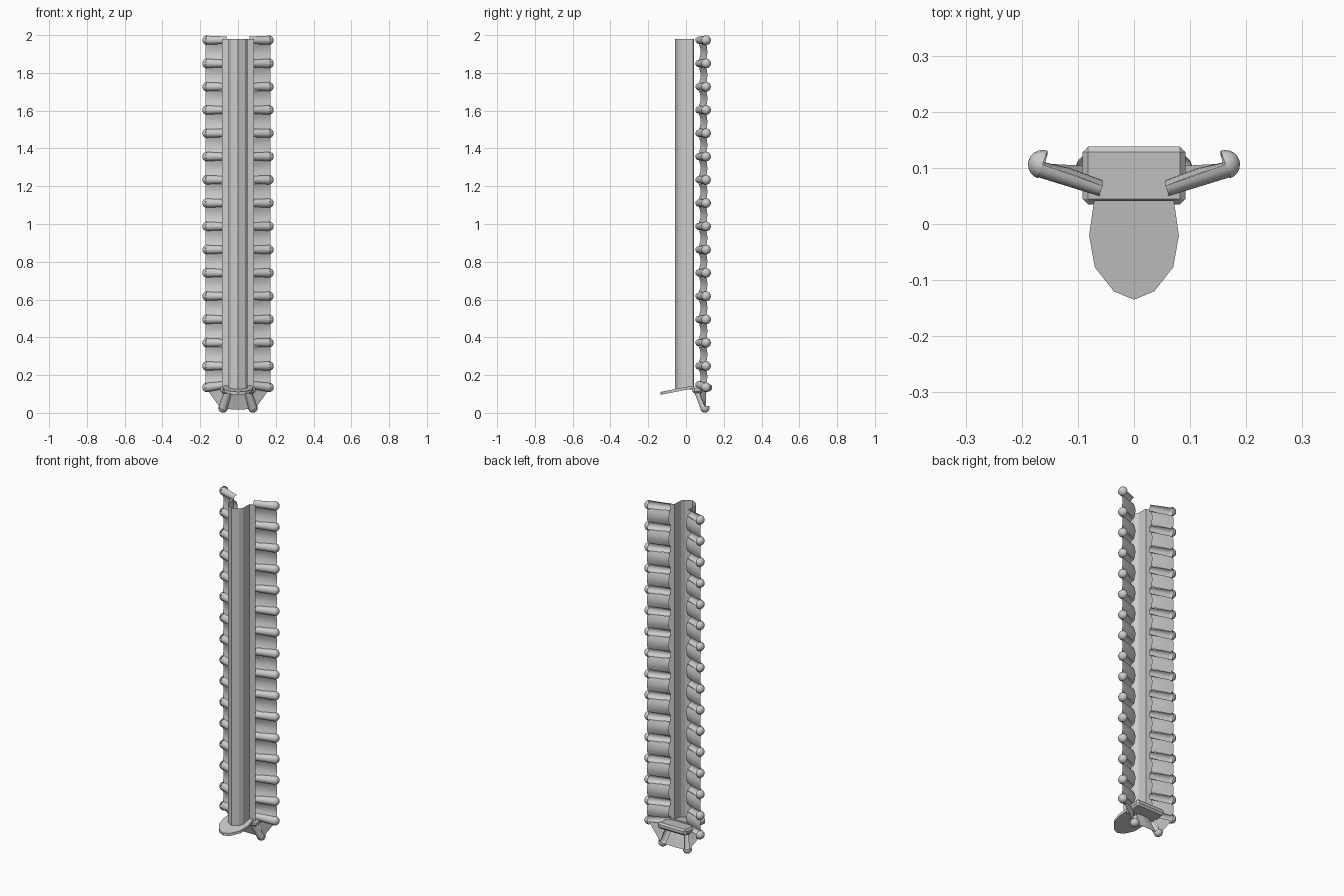
import bpy, bmesh, math
from mathutils import Vector

if "Cube" in bpy.data.objects:
    bpy.data.objects.remove(bpy.data.objects["Cube"])


def finish(name, bm, mirror=False, smooth=False):
    mesh = bpy.data.meshes.new(name)
    bm.normal_update()
    bm.to_mesh(mesh)
    bm.free()
    obj = bpy.data.objects.new(name, mesh)
    bpy.context.collection.objects.link(obj)
    if mirror:
        mod = obj.modifiers.new("Mirror", 'MIRROR')
        mod.use_axis[0] = True
        mod.use_clip = True
    if smooth:
        bpy.ops.object.select_all(action='DESELECT')
        obj.select_set(True)
        bpy.context.view_layer.objects.active = obj
        bpy.ops.object.shade_smooth_by_angle(angle=math.radians(40))
    return obj


def loft(bm, rows):
    """Skin a grid of faces across rows of points."""
    grid = [[bm.verts.new(p) for p in row] for row in rows]
    for a, b in zip(grid, grid[1:]):
        for i in range(len(a) - 1):
            bm.faces.new((a[i], a[i + 1], b[i + 1], b[i]))


def half_tube(bm, start, end, radius, sides=8):
    """Half pipe open at the back, closed by a ball at its outer end."""
    start, end = Vector(start), Vector(end)
    axis = (end - start).normalized()
    front = Vector((0, -1, 0))
    front = (front - axis * front.dot(axis)).normalized()
    side = axis.cross(front)

    def ring(centre, r):
        pts = []
        for i in range(sides + 1):
            t = math.pi * i / sides
            pts.append(centre + (side * math.cos(t) + front * math.sin(t)) * r)
        return pts
    loft(bm, [ring(start, radius * 0.8), ring(end, radius)])
    # domed end
    dome = bmesh.ops.create_uvsphere(bm, u_segments=16, v_segments=10, radius=radius * 1.08)
    rot = axis.to_track_quat('Z', 'Y').to_matrix()
    inner = [v for v in dome["verts"] if v.co.z < -0.001]
    outer = [v for v in dome["verts"] if v.co.z >= -0.001]
    for v in outer:
        v.co = rot @ v.co + end
    bmesh.ops.delete(bm, geom=inner, context='VERTS')


# Open-backed column with side flanges
half = [(0, -0.058), (0.036, -0.042), (0.049, -0.024), (0.05, 0.036), (0.085, 0.042)]
bm = bmesh.new()
loft(bm, [[(x, y, z) for x, y in half] for z in (0.125, 1.98)])
finish("column", bm, mirror=True)

# Side ribs, the lowest pair of which slopes down
COUNT, TOP, STEP, R = 16, 1.973, 0.1232, 0.024
heights = [TOP - STEP * i for i in range(COUNT)]
heights[-1] = 0.135
bm = bmesh.new()
for z in heights:
    drop = 0.015 if z < 0.2 else 0
    half_tube(bm, (0.056, 0.068, z + drop), (0.163, 0.106, z), R)
finish("side_ribs", bm, mirror=True, smooth=True)

# Scalloped webs between the ribs
bm = bmesh.new()
for hi, lo in zip(heights, heights[1:]):
    rows = []
    for i in range(7):
        t = i / 6
        z = hi - R * 0.9 + (lo - hi + R * 1.8) * t
        bulge = 0.01 * math.sin(math.pi * t)
        rows.append([(0.056, 0.068 + bulge, z), (0.115, 0.09 + bulge, z),
                     (0.173, 0.108 + bulge * 0.5, z)])
    loft(bm, rows)
finish("side_webs", bm, mirror=True, smooth=True)

# Fan at the foot: two short ribs and the web around them
bm = bmesh.new()
half_tube(bm, (0.05, 0.06, 0.12), (0.079, 0.1, 0.026), R * 0.96)
finish("foot_ribs", bm, mirror=True, smooth=True)

bm = bmesh.new()
loft(bm, [[(0.056, 0.07, 0.13), (0.115, 0.092, 0.125), (0.165, 0.108, 0.125)],
          [(0.058, 0.068, 0.12), (0.08, 0.09, 0.08), (0.092, 0.104, 0.024)]])
loft(bm, [[(0.04, 0.066, 0.12), (0.05, 0.084, 0.07), (0.062, 0.104, 0.02)],
          [(0, 0.07, 0.12), (0, 0.09, 0.07), (0, 0.106, 0.018)]])
finish("foot_web", bm, mirror=True)

# Sloping rounded tongue below the column
outline = [(0.071, 0.042), (0.08, -0.02), (0.07, -0.077), (0.036, -0.12), (0, -0.135)]
outline += [(-x, y) for x, y in reversed(outline[:-1])]
bm = bmesh.new()
face = bm.faces.new([bm.verts.new((x, y, 0.096 + 0.19 * (y + 0.135))) for x, y in outline])
lifted = bmesh.ops.extrude_face_region(bm, geom=[face])["geom"]
for v in lifted:
    if isinstance(v, bmesh.types.BMVert):
        v.co.z += 0.015
bmesh.ops.recalc_face_normals(bm, faces=bm.faces)
finish("tongue", bm)

# Bevelled block behind the tongue
bm = bmesh.new()
bmesh.ops.create_cube(bm, size=1)
for v in bm.verts:
    slope = 0.1 * v.co.y * 0.15
    v.co = Vector((v.co.x * 0.184, v.co.y * 0.103 + 0.0865, v.co.z * 0.036 + 0.127 + slope))
block = finish("block", bm)
bevel = block.modifiers.new("Bevel", 'BEVEL')
bevel.width = 0.01
bevel.segments = 1
